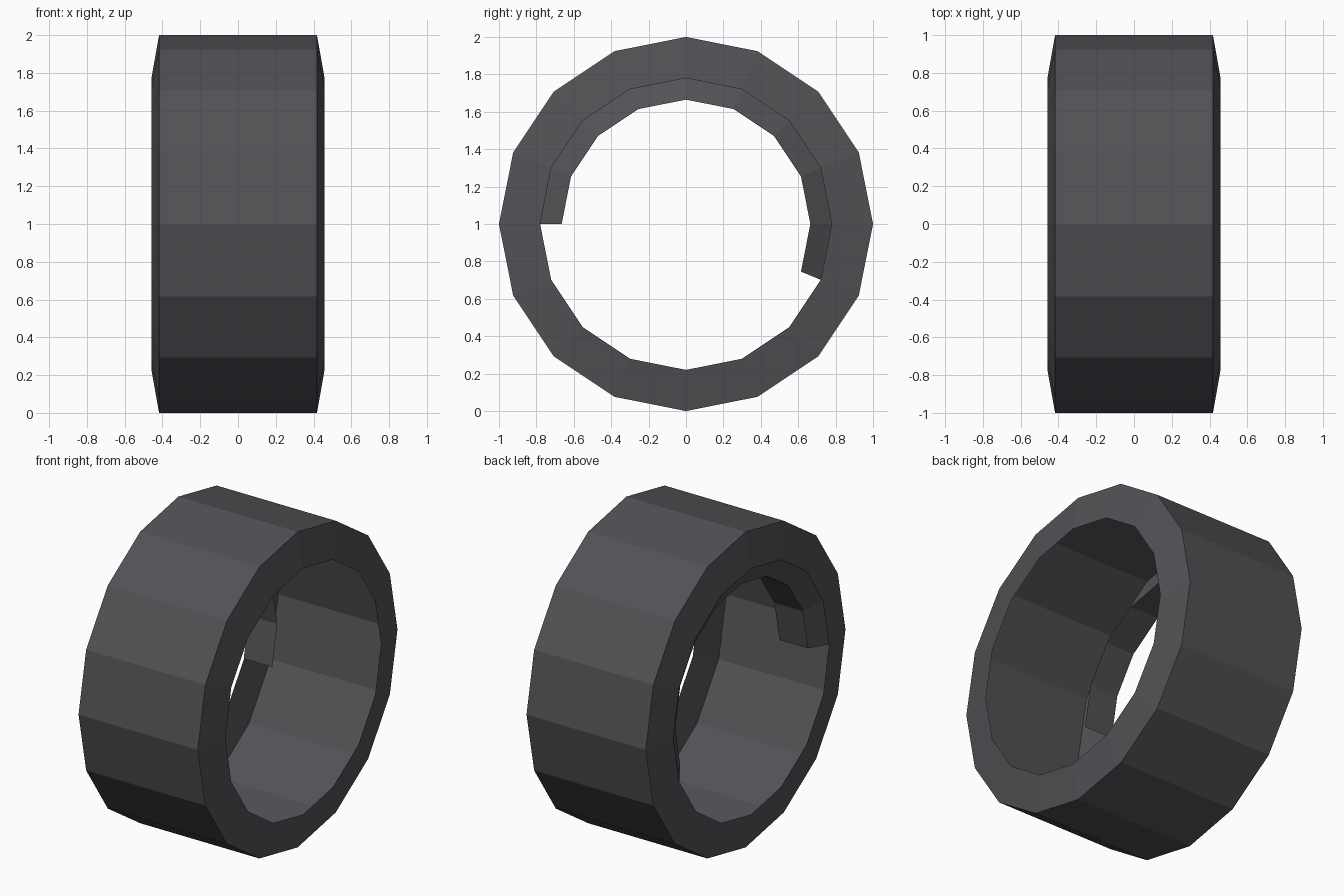
import bpy, bmesh, math

if "Cube" in bpy.data.objects:
    bpy.data.objects.remove(bpy.data.objects["Cube"])

SIDES = 16
rubber = bpy.data.materials.new("dark_rubber")
rubber.diffuse_color = (0.085, 0.083, 0.092, 1)
rubber.use_nodes = True
rubber.node_tree.nodes["Principled BSDF"].inputs["Base Color"].default_value = rubber.diffuse_color


def sweep(name, profile, first, count):
    """Revolve an open (x, radius) profile around the x axis, as a thin shell."""
    bm = bmesh.new()
    closed = count == SIDES
    rings = []
    for i in range(count if closed else count + 1):
        a = 2 * math.pi * (first + i) / SIDES
        rings.append([bm.verts.new((x, r * math.cos(a), 1 + r * math.sin(a)))
                      for x, r in profile])
    for i in range(count):
        p, q = rings[i], rings[(i + 1) % len(rings)]
        for k in range(len(profile) - 1):
            bm.faces.new((p[k], q[k], q[k + 1], p[k + 1]))
    mesh = bpy.data.meshes.new(name)
    bm.to_mesh(mesh)
    bm.free()
    mesh.materials.append(rubber)
    obj = bpy.data.objects.new(name, mesh)
    bpy.context.collection.objects.link(obj)
    return obj


# Tyre shell: tread with a slightly bulging sidewall on each side, open inside
sweep("tyre_shell", [(-0.457, 0.78), (-0.418, 1.0), (0.418, 1.0), (0.457, 0.78)], 0, SIDES)

# Partial rim lip on the -x side, covering nine of the sixteen segments
sweep("rim_lip", [(-0.19, 0.665), (-0.39, 0.665), (-0.457, 0.78)], -1, 9)
